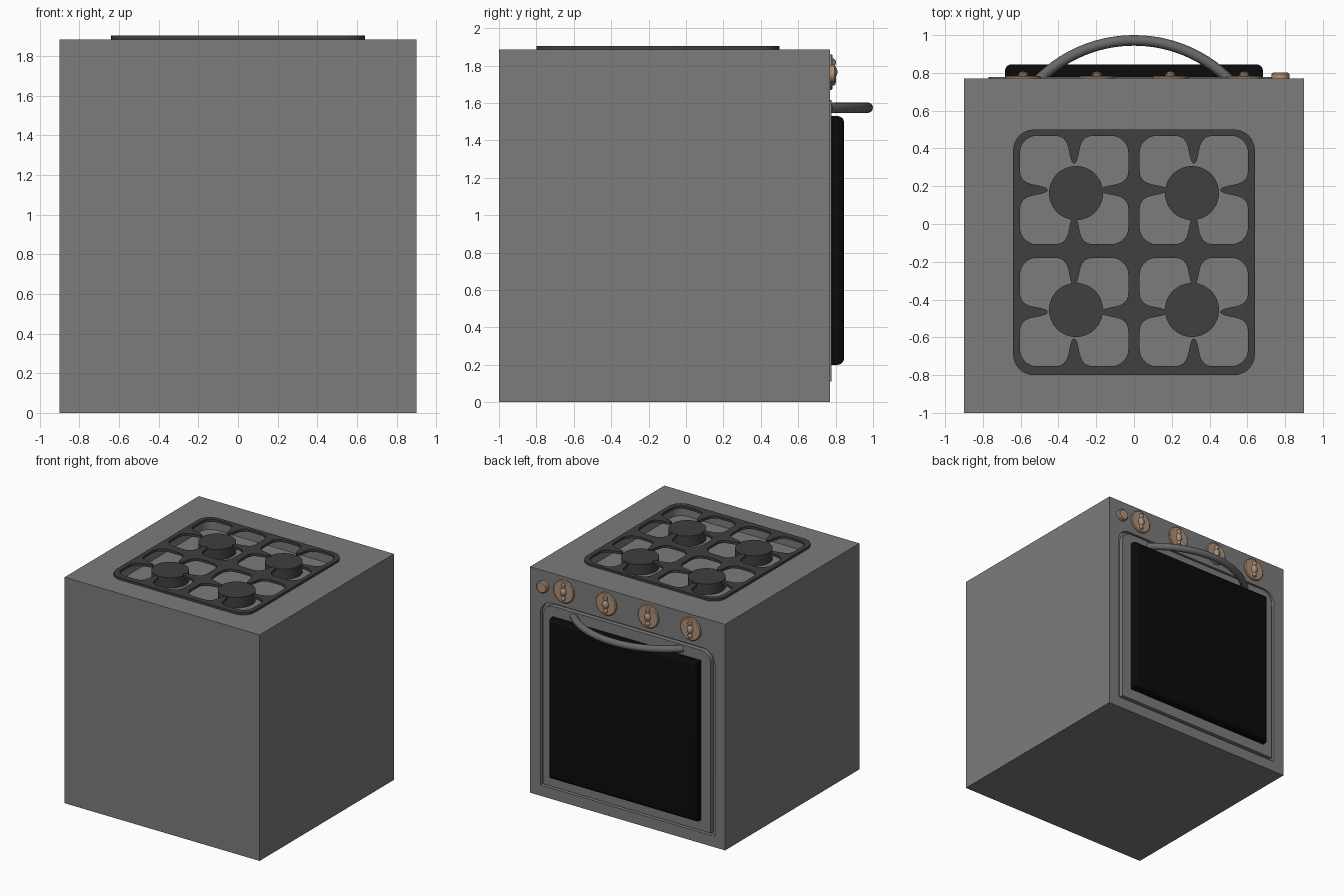
import bpy, bmesh, math
from mathutils import Vector

if "Cube" in bpy.data.objects:
    bpy.data.objects.remove(bpy.data.objects["Cube"])


def material(name, r, g, b):
    m = bpy.data.materials.new(name)
    m.diffuse_color = (r, g, b, 1)
    m.use_nodes = True
    m.node_tree.nodes["Principled BSDF"].inputs["Base Color"].default_value = m.diffuse_color
    return m


STEEL = material("grey_steel", 0.2, 0.2, 0.2)
IRON = material("dark_iron", 0.05, 0.05, 0.05)
GLASS = material("black_glass", 0.003, 0.003, 0.003)
CHROME = material("handle_grey", 0.14, 0.14, 0.14)
TAN = material("tan_knob", 0.42, 0.28, 0.19)


def finish(ob, mat, angle=35):
    ob.data.materials.clear()
    ob.data.materials.append(mat)
    bpy.ops.object.select_all(action='DESELECT')
    ob.select_set(True)
    bpy.context.view_layer.objects.active = ob
    bpy.ops.object.shade_smooth_by_angle(angle=math.radians(angle))
    return ob


def from_bmesh(name, bm, mat):
    bmesh.ops.recalc_face_normals(bm, faces=bm.faces)
    me = bpy.data.meshes.new(name)
    bm.to_mesh(me)
    bm.free()
    ob = bpy.data.objects.new(name, me)
    bpy.context.collection.objects.link(ob)
    return finish(ob, mat)


def rounded_rect(x0, x1, y0, y1, r_low, r_high, n=8):
    pts = []
    for cx, cy, r, a in ((x1, y1, r_high, 0), (x0, y1, r_high, 90),
                         (x0, y0, r_low, 180), (x1, y0, r_low, 270)):
        sx, sy = (1 if cx == x1 else -1), (1 if cy == y1 else -1)
        if r == 0:
            pts.append((cx, cy))
            continue
        for i in range(n + 1):
            t = math.radians(a + 90 * i / n)
            pts.append((cx - sx * r + r * math.cos(t), cy - sy * r + r * math.sin(t)))
    return pts


def prism(name, loops, lo, hi, mat, upright=False):
    """Extrude 2D outlines (inner loops are holes) along z, or along y if upright."""
    cu = bpy.data.curves.new(name, 'CURVE')
    cu.dimensions = '2D'
    cu.fill_mode = 'BOTH'
    cu.extrude = (hi - lo) / 2
    for pts in loops:
        s = cu.splines.new('POLY')
        s.points.add(len(pts) - 1)
        for p, (x, y) in zip(s.points, pts):
            p.co = (x, y, 0, 1)
        s.use_cyclic_u = True
    tmp = bpy.data.objects.new(name + "_outline", cu)
    bpy.context.collection.objects.link(tmp)
    bpy.context.view_layer.update()
    me = tmp.evaluated_get(bpy.context.evaluated_depsgraph_get()).to_mesh()
    bm = bmesh.new()
    bm.from_mesh(me)
    bpy.data.objects.remove(tmp)
    mid = (lo + hi) / 2
    for v in bm.verts:
        x, y, z = v.co
        v.co = (x, mid - z, y) if upright else (x, y, z + mid)
    bmesh.ops.remove_doubles(bm, verts=bm.verts, dist=1e-5)
    return from_bmesh(name, bm, mat)


def box(name, x0, x1, y0, y1, z0, z1, mat):
    bm = bmesh.new()
    bmesh.ops.create_cube(bm, size=1)
    for v in bm.verts:
        v.co = ((x0 + x1) / 2 + v.co.x * (x1 - x0), (y0 + y1) / 2 + v.co.y * (y1 - y0),
                (z0 + z1) / 2 + v.co.z * (z1 - z0))
    return from_bmesh(name, bm, mat)


def lathe(name, profile, centre, axis, mat, squash=1, n=32):
    """Revolve (radius, height) points about the y or z axis."""
    bm = bmesh.new()
    rings = []
    for r, h in profile:
        ring = []
        for i in range(n):
            a = math.tau * i / n
            u, w = r * math.cos(a), r * math.sin(a)
            co = (u * squash, w, h) if axis == 'z' else (u * squash, h, w)
            ring.append(bm.verts.new(Vector(co) + Vector(centre)))
        rings.append(ring)
    for a, b in zip(rings, rings[1:]):
        for i in range(n):
            bm.faces.new((a[i], a[(i + 1) % n], b[(i + 1) % n], b[i]))
    bm.faces.new(rings[0])
    bm.faces.new(rings[-1])
    return from_bmesh(name, bm, mat)


FRONT = 0.77   # plane of the door side
TOP = 1.885

# Body with a hob well and a groove around the door
body = box("body", -0.9, 0.9, -1, FRONT, 0, TOP, STEEL)
cutters = [
    prism("hob_cutter", [rounded_rect(-0.62, 0.62, -0.78, 0.48, 0.09, 0.09)], TOP - 0.075, TOP + 0.1, STEEL),
    prism("door_cutter", [rounded_rect(-0.805, 0.805, 0.09, 1.635, 0, 0.11)], FRONT - 0.03, FRONT + 0.1, STEEL, True),
]
for c in cutters:
    mod = body.modifiers.new("cut", 'BOOLEAN')
    mod.operation = 'DIFFERENCE'
    mod.solver = 'EXACT'
    mod.object = c
    bpy.context.view_layer.objects.active = body
    bpy.ops.object.modifier_apply(modifier=mod.name)
    bpy.data.objects.remove(c)
finish(body, STEEL)

# Pan grate: rounded frame with four holes, each with four inward fingers
H = 0.287
SIDE = [(0.1, H), (0.075, H - 0.004), (0.055, H - 0.015), (0.04, H - 0.035), (0.031, H - 0.06),
        (0.026, H - 0.085), (0.021, H - 0.11), (0.014, H - 0.133), (0.006, H - 0.145)]


def hole(cx, cy):
    r = 0.09
    quarter = []
    for i in range(8):
        t = math.radians(90 * i / 7)
        quarter.append((H - r + r * math.cos(t), H - r + r * math.sin(t)))
    quarter += SIDE + [(0, H - 0.147)] + [(-x, y) for x, y in reversed(SIDE)]
    pts = []
    for k in range(4):
        c, s = round(math.cos(k * math.pi / 2)), round(math.sin(k * math.pi / 2))
        pts += [(cx + c * x - s * y, cy + s * x + c * y) for x, y in quarter]
    return pts


loops = [rounded_rect(-0.64, 0.64, -0.8, 0.5, 0.11, 0.11)]
loops += [hole(x, y) for x in (-0.317, 0.317) for y in (0.18, -0.466)]
prism("pan_grate", loops, TOP - 0.002, TOP + 0.019, IRON)

# Burners standing in the well
for i, (x, y) in enumerate([(-0.307, 0.164), (0.307, 0.164), (-0.307, -0.455), (0.307, -0.455)]):
    lathe(f"burner_{i + 1}", [(0.143, TOP - 0.08), (0.143, TOP + 0.012)], (x, y, 0), 'z', IRON, n=48)

# Oven door and its thick rounded window
prism("oven_door", [rounded_rect(-0.77, 0.77, 0.11, 1.615, 0, 0.085)], FRONT - 0.035, FRONT + 0.007, STEEL, True)
window = box("door_window", -0.683, 0.683, FRONT, 0.845, 0.2, 1.53, GLASS)
bm = bmesh.new()
bm.from_mesh(window.data)
rim = [e for e in bm.edges if all(v.co.y > 0.8 for v in e.verts)]
bmesh.ops.bevel(bm, geom=rim, offset=0.035, segments=5, profile=0.5, affect='EDGES')
bm.to_mesh(window.data)
bm.free()
finish(window, GLASS)

# Curved door handle: a tube swept along an arc
cu = bpy.data.curves.new("door_handle", 'CURVE')
cu.dimensions = '3D'
cu.bevel_depth = 0.028
cu.bevel_resolution = 4
cu.use_fill_caps = True
s = cu.splines.new('POLY')
s.points.add(28)
R, half = 0.713, math.asin(0.505 / 0.713)
for i, p in enumerate(s.points):
    a = -half + 2 * half * i / 28
    p.co = (R * math.sin(a), 0.972 - R + R * math.cos(a), 1.575, 1)
tube = bpy.data.objects.new("door_handle", cu)
bpy.context.collection.objects.link(tube)
bpy.ops.object.select_all(action='DESELECT')
tube.select_set(True)
bpy.context.view_layer.objects.active = tube
bpy.ops.object.convert(target='MESH')
finish(bpy.context.view_layer.objects.active, CHROME)

# Control knobs: disc with a vertical waisted grip
GRIP = [(0.009, -0.072), (0.018, -0.064), (0.02, -0.048), (0.014, -0.034), (0.02, -0.024), (0.027, -0.01)]
GRIP += [(r, -h) for r, h in reversed(GRIP)]
for i, x in enumerate((-0.587, -0.197, 0.193, 0.583)):
    lathe(f"knob_disc_{i + 1}", [(0.095, FRONT - 0.005), (0.095, FRONT + 0.008), (0.088, FRONT + 0.014)],
          (x, 0, 1.765), 'y', TAN, n=40)
    lathe(f"knob_grip_{i + 1}", GRIP, (x, FRONT + 0.012, 1.765), 'z', TAN, n=16)

# Small push button
lathe("push_button", [(0.048, FRONT - 0.005), (0.048, FRONT + 0.024), (0.04, FRONT + 0.031)],
      (0.775, 0, 1.755), 'y', TAN)
